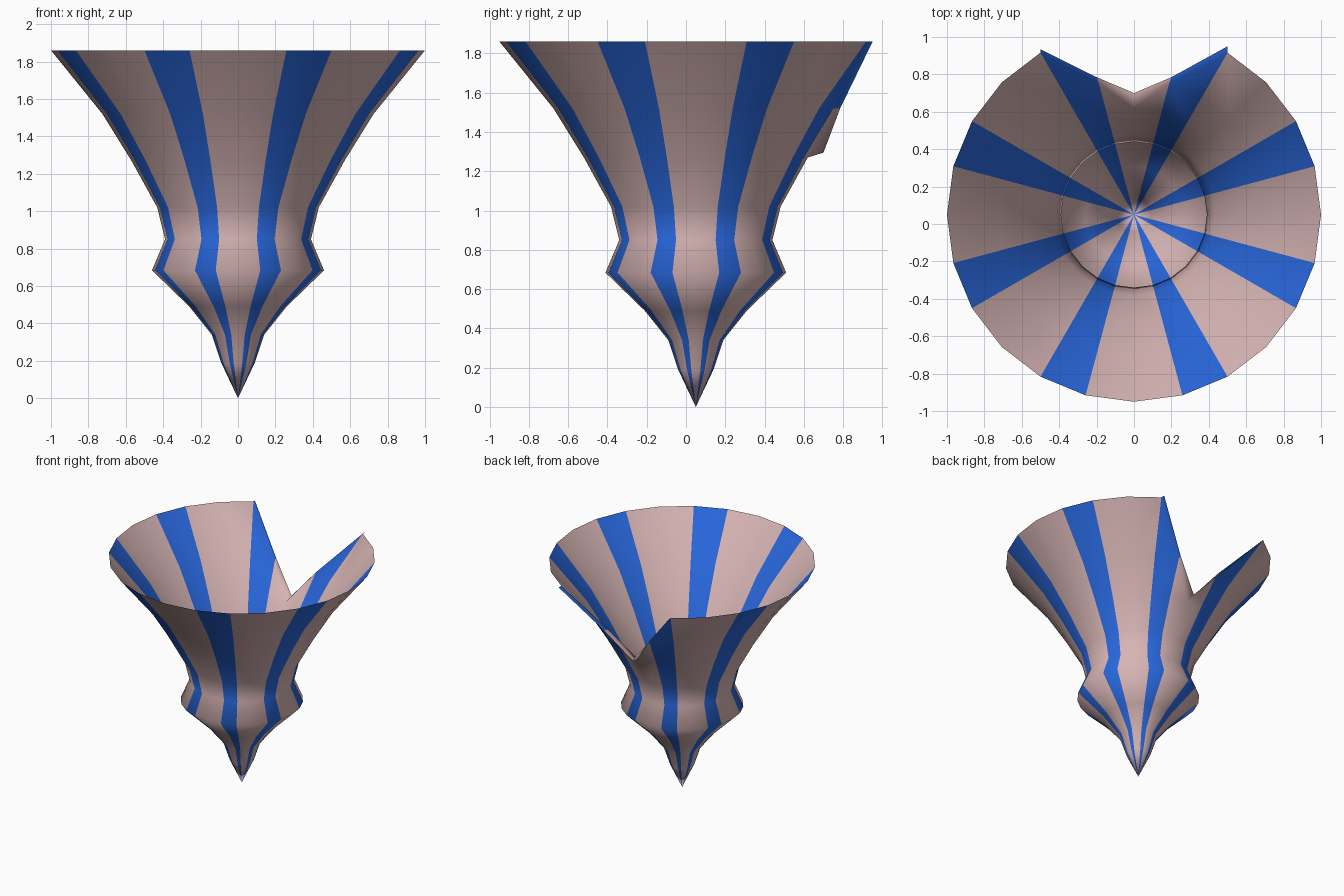
import bpy, bmesh
from math import sin, cos, tau

if "Cube" in bpy.data.objects:
    bpy.data.objects.remove(bpy.data.objects["Cube"])

SIDES = 24
AXIS_Y = 0.05
# (radius, height) from the tip to the rim
PROFILE = [(0.09, 0.19), (0.14, 0.34), (0.26, 0.49), (0.46, 0.684), (0.39, 0.85),
           (0.432, 1.02), (0.57, 1.27), (0.725, 1.52), (1.0, 1.86)]


def material(name, colour):
    m = bpy.data.materials.new(name)
    m.diffuse_color = colour
    m.use_nodes = True
    m.node_tree.nodes["Principled BSDF"].inputs["Base Color"].default_value = m.diffuse_color
    return m


def stripe(i):
    # one blue panel on each side of the plain panels facing the axes
    return 1 if i % 6 in (1, 4) else 0


bm = bmesh.new()


def add_face(verts, i):
    f = bm.faces.new(verts)
    f.material_index = stripe(i)
    f.smooth = True


# striped body of revolution
tip = bm.verts.new((0, AXIS_Y, 0))
rings = [[bm.verts.new((r * cos(tau * i / SIDES), AXIS_Y + r * sin(tau * i / SIDES), z))
          for i in range(SIDES)] for r, z in PROFILE]
for i in range(SIDES):
    add_face((tip, rings[0][(i + 1) % SIDES], rings[0][i]), i)

# V notch at the back: column index -> highest ring that survives there
limit = {5: 7, 6: 6, 7: 7}
for k in range(len(rings) - 1):
    for i in range(SIDES):
        j = (i + 1) % SIDES
        corners = [(k, i), (k, j), (k + 1, j), (k + 1, i)]
        kept = [rings[a][b] for a, b in corners if a <= limit.get(b, 8)]
        if len(kept) >= 3:
            add_face(kept, i)

# small lip folded outward along the notch
inner = [rings[8][4], rings[7][5], rings[6][6], rings[7][7], rings[8][8]]
outer = [bm.verts.new(p) for p in ((0.5, 0.95, 1.86), (0.2, 0.785, 1.52), (0, 0.70, 1.295),
                                   (-0.2, 0.785, 1.52), (-0.5, 0.935, 1.86))]
for n in range(4):
    add_face((inner[n], inner[n + 1], outer[n + 1], outer[n]), 4 + n)

bmesh.ops.delete(bm, geom=[v for v in bm.verts if not v.link_faces], context='VERTS')
bmesh.ops.recalc_face_normals(bm, faces=bm.faces)

mesh = bpy.data.meshes.new("striped_cone_cup")
bm.to_mesh(mesh)
bm.free()
mesh.materials.append(material("pale_pink", (0.68, 0.46, 0.46, 1)))
mesh.materials.append(material("blue", (0.022, 0.138, 0.73, 1)))
cup = bpy.data.objects.new("striped_cone_cup", mesh)
bpy.context.collection.objects.link(cup)
